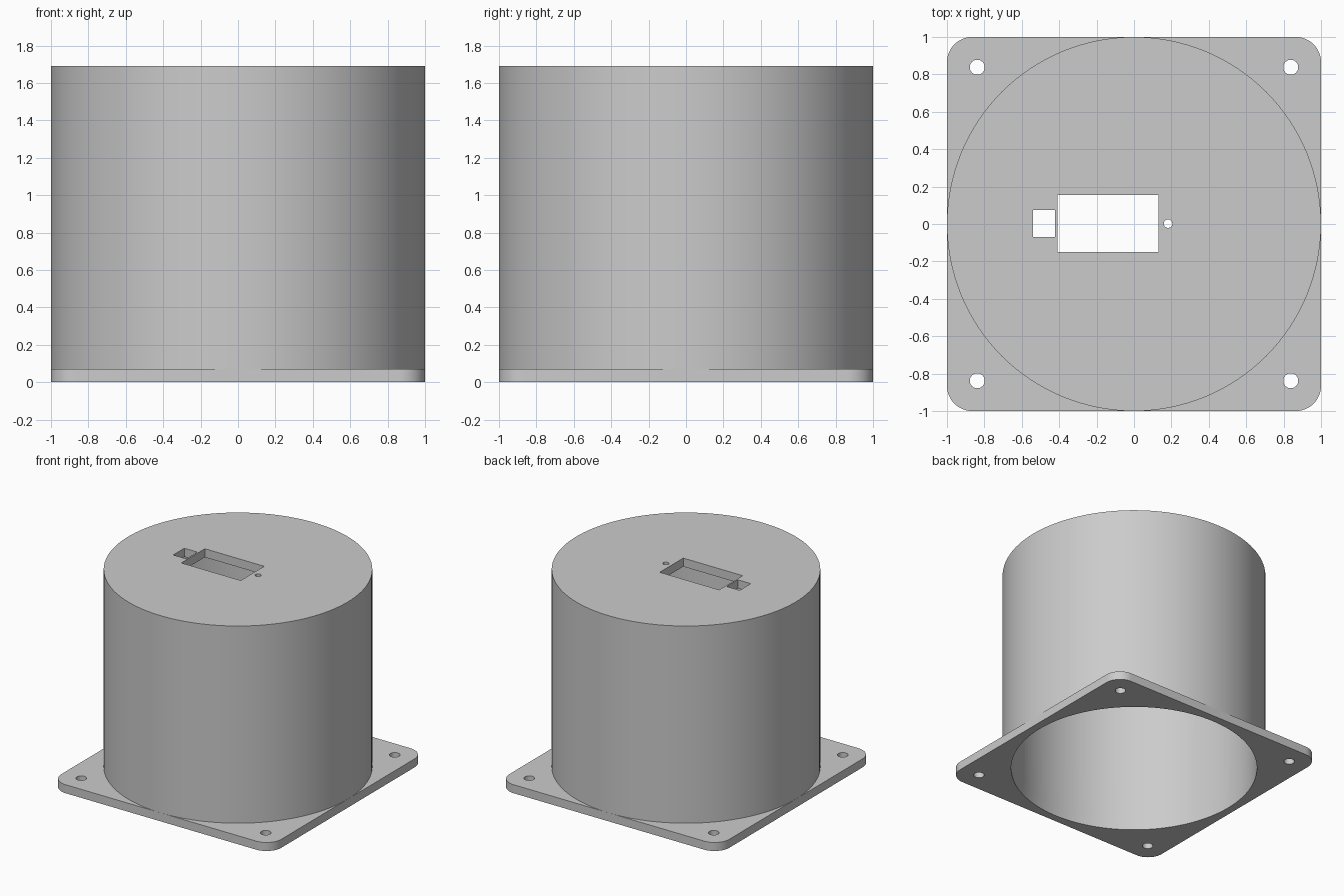
import bpy
import bmesh
from math import cos, sin, pi

if "Cube" in bpy.data.objects:
    bpy.data.objects.remove(bpy.data.objects["Cube"], do_unlink=True)

FLANGE_TOP, TOP, LID = 0.07, 1.69, 0.07
BORE = 0.935

grey = bpy.data.materials.new("light grey")
grey.use_nodes = True
grey.diffuse_color = (0.6, 0.6, 0.6, 1)
grey.node_tree.nodes["Principled BSDF"].inputs["Base Color"].default_value = (0.6, 0.6, 0.6, 1)


def circle(x, y, r, n):
    return [(x + r * cos(2 * pi * i / n), y + r * sin(2 * pi * i / n)) for i in range(n)]


def rectangle(x0, x1, y0, y1):
    return [(x0, y0), (x1, y0), (x1, y1), (x0, y1)]


def rounded_square(half, r, n=12):
    c = half - r
    points = []
    for k, (sx, sy) in enumerate([(1, 1), (-1, 1), (-1, -1), (1, -1)]):
        for i in range(n + 1):
            a = (k + i / n) * pi / 2
            points.append((sx * c + r * cos(a), sy * c + r * sin(a)))
    return points


def prism(name, loops, z0, z1):
    """Fill the outlines (inner ones become holes) and extrude upwards."""
    bm = bmesh.new()
    for loop in loops:
        verts = [bm.verts.new((x, y, z0)) for x, y in loop]
        for a, b in zip(verts, verts[1:] + verts[:1]):
            bm.edges.new((a, b))
    bmesh.ops.triangle_fill(bm, edges=bm.edges[:], use_beauty=True, normal=(0, 0, 1))
    new = bmesh.ops.extrude_face_region(bm, geom=bm.faces[:], use_keep_orig=True)["geom"]
    top = [v for v in new if isinstance(v, bmesh.types.BMVert)]
    bmesh.ops.translate(bm, verts=top, vec=(0, 0, z1 - z0))
    bmesh.ops.recalc_face_normals(bm, faces=bm.faces[:])
    mesh = bpy.data.meshes.new(name)
    bm.to_mesh(mesh)
    bm.free()
    mesh.materials.append(grey)
    obj = bpy.data.objects.new(name, mesh)
    bpy.context.collection.objects.link(obj)
    return obj


def activate(obj):
    bpy.ops.object.select_all(action="DESELECT")
    obj.select_set(True)
    bpy.context.view_layer.objects.active = obj


def cut(obj, cutter):
    activate(obj)
    mod = obj.modifiers.new("cut", "BOOLEAN")
    mod.operation, mod.solver, mod.object = "DIFFERENCE", "EXACT", cutter
    bpy.ops.object.modifier_apply(modifier=mod.name)
    bpy.data.objects.remove(cutter, do_unlink=True)


# Square mounting flange with bore and four screw holes
screw_holes = [circle(sx * 0.838, sy * 0.838, 0.04, 32) for sx in (-1, 1) for sy in (-1, 1)]
flange = prism("mounting_flange",
               [rounded_square(1, 0.135), circle(0, 0, BORE, 128)] + screw_holes,
               0, FLANGE_TOP)

# Cup-shaped housing: closed top with the openings, hollow from below
openings = [rectangle(-0.41, 0.13, -0.15, 0.155),
            rectangle(-0.54, -0.422, -0.07, 0.075),
            circle(0.182, 0.002, 0.023, 24)]
housing = prism("cylinder_housing", [circle(0, 0, 1, 128)] + openings, FLANGE_TOP, TOP)
cut(housing, prism("bore_cutter", [circle(0, 0, BORE, 128)], -0.1, TOP - LID))

for obj in (flange, housing):
    activate(obj)
    bpy.ops.object.shade_smooth_by_angle(angle=pi / 6)
